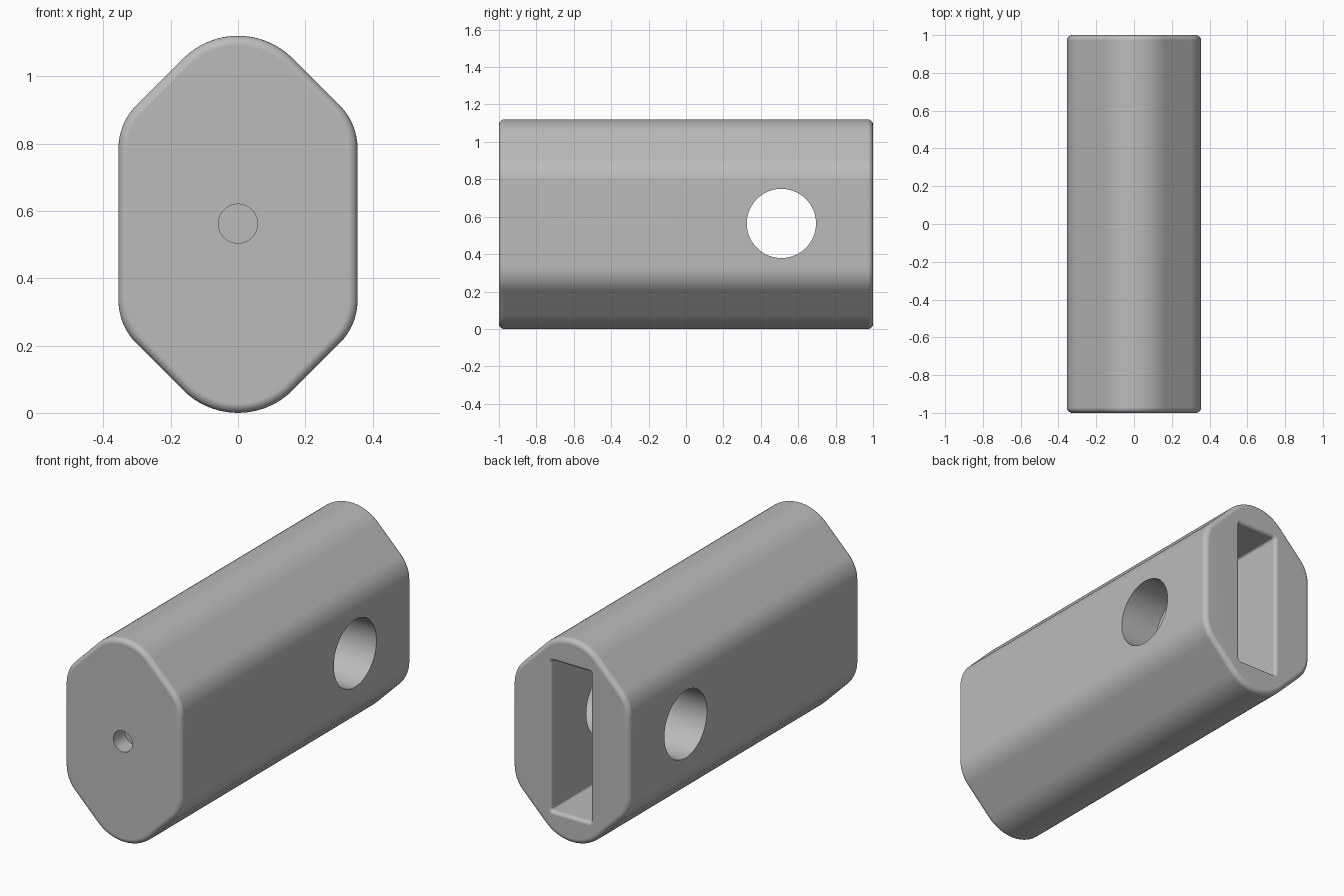
import bpy, bmesh, math

cube = bpy.data.objects.get("Cube")
if cube:
    bpy.data.objects.remove(cube, do_unlink=True)

MID = 0.56      # height of the long axis
FILLET = 0.028  # rounding of the end rims
HALF_PI = math.pi / 2
STEPS = [i * HALF_PI / 6 for i in range(7)]

# One flat grey for the whole part
grey = bpy.data.materials.new("grey")
grey.use_nodes = True
colour = (0.5, 0.5, 0.5, 1)
grey.diffuse_color = colour
grey.node_tree.nodes["Principled BSDF"].inputs["Base Color"].default_value = colour


def outline(arcs, grow):
    """Closed outline of tangent arcs (x, z, radius, start, sweep in degrees), offset by grow."""
    pts = []
    for x, z, r, start, sweep in arcs:
        n = max(4, round(sweep / 5))
        for i in range(n + 1):
            a = math.radians(start + sweep * i / n)
            pts.append((x + (r + grow) * math.cos(a), z + (r + grow) * math.sin(a)))
    return pts


def loft(name, arcs, rings):
    """Skin the outline through rings of (y, grow) and close both ends."""
    bm = bmesh.new()
    loops = [[bm.verts.new((x, y, MID + z)) for x, z in outline(arcs, grow)]
             for y, grow in rings]
    for a, b in zip(loops, loops[1:]):
        for i in range(len(a)):
            j = (i + 1) % len(a)
            bm.faces.new((a[i], a[j], b[j], b[i]))
    bm.faces.new(loops[0])
    bm.faces.new(loops[-1])
    bmesh.ops.recalc_face_normals(bm, faces=bm.faces)
    mesh = bpy.data.meshes.new(name)
    bm.to_mesh(mesh)
    bm.free()
    mesh.materials.append(grey)
    obj = bpy.data.objects.new(name, mesh)
    bpy.context.collection.objects.link(obj)
    return obj


def cylinder(name, radius, depth, location, rotation):
    bpy.ops.mesh.primitive_cylinder_add(vertices=96, radius=radius, depth=depth,
                                        location=location, rotation=rotation)
    obj = bpy.context.object
    obj.name = name
    obj.data.materials.append(grey)
    return obj


# Body: elongated six-sided section with rounded corners and rounded end rims
TOP_R, SIDE_R = 0.23, 0.18
tz, sx, sz = 0.56 - TOP_R, 0.355 - SIDE_R, 0.225
sz = (tz + TOP_R * math.sqrt(2)) - sx - SIDE_R * math.sqrt(2)  # keeps slopes at 45 degrees
body_arcs = [(sx, sz, SIDE_R, 0, 45), (0, tz, TOP_R, 45, 90), (-sx, sz, SIDE_R, 135, 45),
             (-sx, -sz, SIDE_R, 180, 45), (0, -tz, TOP_R, 225, 90), (sx, -sz, SIDE_R, 315, 45)]
front_rim = [(-1 + FILLET * (1 - math.sin(a)), -FILLET * (1 - math.cos(a)))
             for a in reversed(STEPS)]
back_rim = [(-y, grow) for y, grow in reversed(front_rim)]
body = loft("body", body_arcs, front_rim + back_rim)

# Slot pocket in the back end, with a rounded lip
CORNER, LIP = 0.012, 0.02
px, pz = 0.12 - CORNER, 0.412 - CORNER
slot_arcs = [(px, pz, CORNER, 0, 90), (-px, pz, CORNER, 90, 90),
             (-px, -pz, CORNER, 180, 90), (px, -pz, CORNER, 270, 90)]
lip = [(1 - LIP + LIP * math.sin(a), LIP * (1 - math.cos(a))) for a in STEPS]
slot = loft("slot_cutter", slot_arcs, [(-0.6, 0)] + lip + [(1.1, LIP)])

# Cross hole through the sides and shallow hole in the front end
cross_hole = cylinder("cross_hole_cutter", 0.185, 1.2, (0, 0.51, MID + 0.004), (0, HALF_PI, 0))
front_hole = cylinder("front_hole_cutter", 0.058, 0.2, (0, -1, MID + 0.002), (HALF_PI, 0, 0))

bpy.ops.object.select_all(action='DESELECT')
bpy.context.view_layer.objects.active = body
body.select_set(True)
for cutter in (slot, cross_hole, front_hole):
    cutter.hide_render = True
    mod = body.modifiers.new(cutter.name, 'BOOLEAN')
    mod.operation = 'DIFFERENCE'
    mod.solver = 'EXACT'
    mod.object = cutter
    bpy.ops.object.modifier_apply(modifier=mod.name)
    bpy.data.objects.remove(cutter, do_unlink=True)

# Smooth curves, crisp hole edges, flat ends
bpy.ops.object.shade_smooth_by_angle(angle=math.radians(30))
normals = body.modifiers.new("flat_face_normals", 'WEIGHTED_NORMAL')
normals.keep_sharp = True
